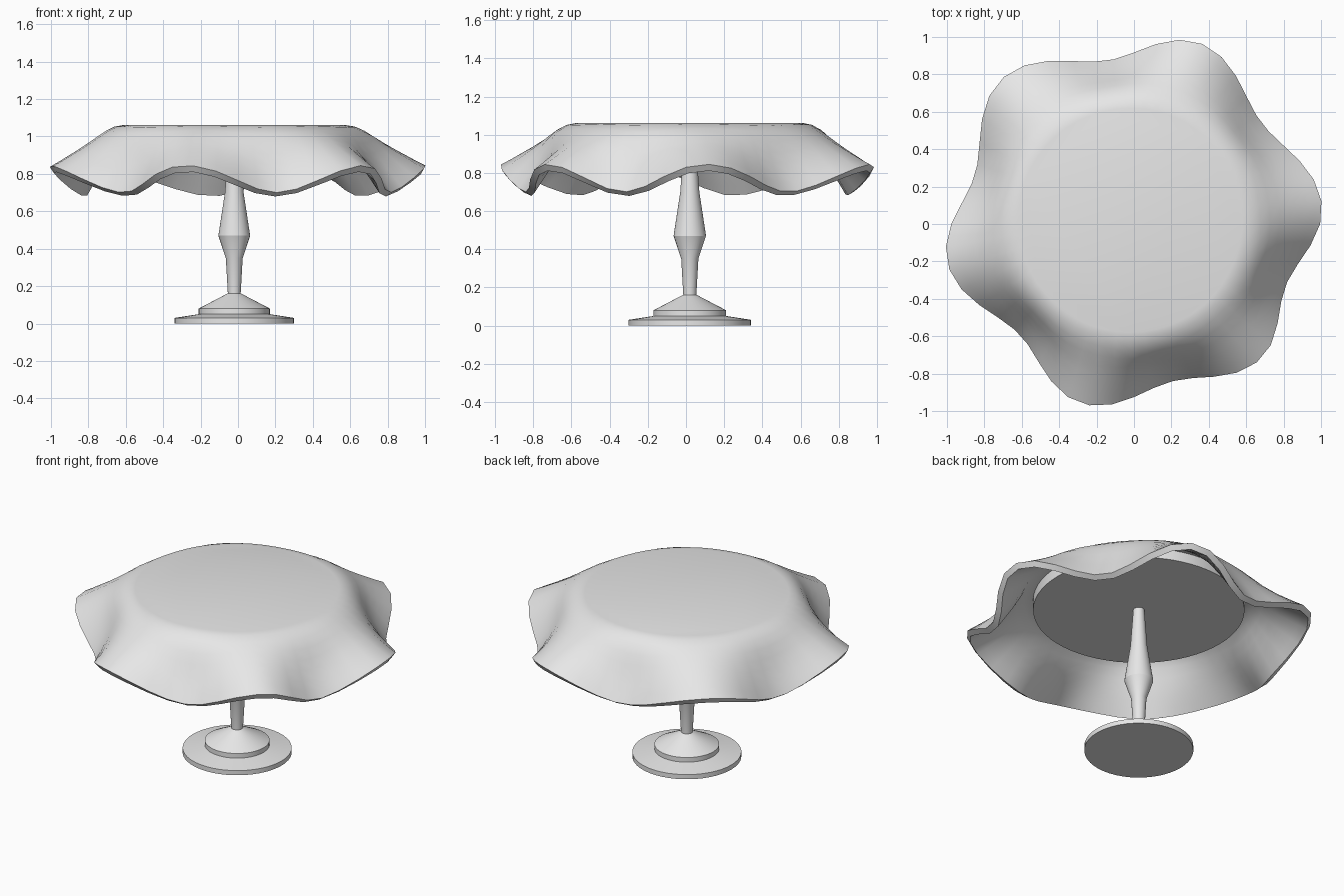
import bpy, bmesh
from math import sin, cos, pi, radians

CX, CY = -0.02, 0.02      # axis of the table
SEGMENTS = 52
TABLE_R = 0.60

cube = bpy.data.objects.get("Cube")
if cube:
    bpy.data.objects.remove(cube)

grey = bpy.data.materials.new("light_grey")
grey.use_nodes = True
grey.diffuse_color = (0.8, 0.8, 0.8, 1)
grey.node_tree.nodes["Principled BSDF"].inputs["Base Color"].default_value = (0.8, 0.8, 0.8, 1)


def make_object(name, bm, angle):
    bmesh.ops.recalc_face_normals(bm, faces=bm.faces)
    mesh = bpy.data.meshes.new(name)
    bm.to_mesh(mesh)
    bm.free()
    mesh.materials.append(grey)
    obj = bpy.data.objects.new(name, mesh)
    bpy.context.collection.objects.link(obj)
    bpy.ops.object.select_all(action='DESELECT')
    obj.select_set(True)
    bpy.context.view_layer.objects.active = obj
    bpy.ops.object.shade_smooth_by_angle(angle=radians(angle))
    return obj


def bridge(bm, rings):
    for low, high in zip(rings, rings[1:]):
        n = len(low)
        for i in range(n):
            j = (i + 1) % n
            bm.faces.new((low[i], low[j], high[j], high[i]))


def lathe(name, profile, sides=32):
    bm = bmesh.new()
    rings = [[bm.verts.new((CX + r * cos(2 * pi * i / sides),
                            CY + r * sin(2 * pi * i / sides), z))
              for i in range(sides)] for r, z in profile]
    bridge(bm, rings)
    bm.faces.new(rings[0])
    bm.faces.new(rings[-1])
    return make_object(name, bm, 25)


# Foot, turned stem and round table top
lathe("foot", [(0.32, 0), (0.32, 0.03), (0.19, 0.05), (0.19, 0.08), (0.037, 0.16)], 48)
lathe("stem", [(0.034, 0.155), (0.045, 0.35), (0.085, 0.47), (0.05, 0.7), (0.032, 0.96)])
lathe("table_top", [(0.62, 0.95), (0.62, 1.015)], 64)

# Hem of the cloth: angle and radius, alternating raised lobes and hanging folds
HEM = [(6, 1.01), (38, .87), (70, 1.03), (99, .885), (132, 1.05), (163, .89),
       (191, 1.02), (224, .85), (254, 1.0), (284, .865), (313, .99), (338, .875),
       (366, 1.01)]


def hem(angle):
    """Radius and lobe weight (1 on a lobe, 0 in a fold)."""
    if angle < HEM[0][0]:
        angle += 360
    for k, ((a0, r0), (a1, r1)) in enumerate(zip(HEM, HEM[1:])):
        if angle <= a1:
            t = 0.5 - 0.5 * cos(pi * (angle - a0) / (a1 - a0))
            return r0 + (r1 - r0) * t, (t if k % 2 else 1 - t)


# Rows down the cloth: outward share on a lobe, in a fold, share of the drop
ROWS = [(0, 0, 0), (.1, .16, .03), (.22, .34, .13), (.34, .47, .27), (.47, .58, .43),
        (.6, .68, .58), (.74, .79, .73), (.87, .9, .87), (1, 1, 1)]

bm = bmesh.new()
rings = [[] for _ in ROWS]
for i in range(SEGMENTS):
    deg = 360 * i / SEGMENTS
    c, s = cos(radians(deg)), sin(radians(deg))
    radius, lobe = hem(deg)
    x0, y0 = CX + TABLE_R * c, CY + TABLE_R * s
    drop = 0.36 - 0.145 * lobe
    for ring, (out_lobe, out_fold, fall) in zip(rings, ROWS):
        out = out_fold + (out_lobe - out_fold) * lobe
        ring.append(bm.verts.new((x0 + (radius * c - x0) * out,
                                  y0 + (radius * s - y0) * out, 1.06 - drop * fall)))
bridge(bm, rings)
bm.faces.new(rings[0])
cloth = make_object("tablecloth", bm, 40)
if cloth.data.polygons[-1].normal.z < 0:
    cloth.data.flip_normals()

# Cloth thickness, grown inward
solid = cloth.modifiers.new("thickness", 'SOLIDIFY')
solid.thickness = 0.038
solid.offset = -1
bpy.ops.object.modifier_apply(modifier=solid.name)
bpy.ops.object.shade_smooth_by_angle(angle=radians(40))
